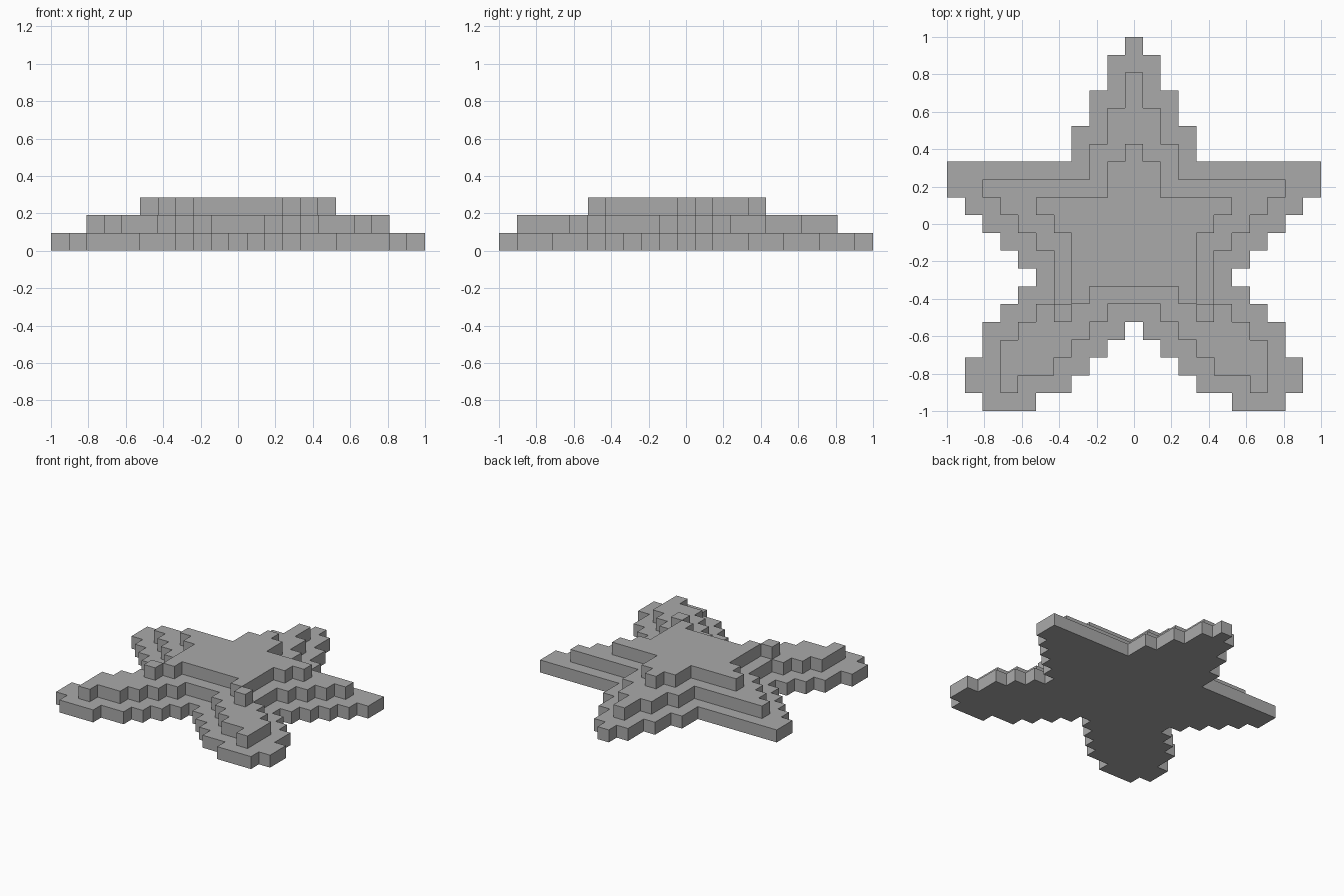
import bpy
import bmesh

if "Cube" in bpy.data.objects:
    bpy.data.objects.remove(bpy.data.objects["Cube"])

CELLS = 21
U = 2 / CELLS  # size of one block

grey = bpy.data.materials.new("Stone Grey")
grey.use_nodes = True
COLOUR = (0.4, 0.4, 0.4, 1)
grey.diffuse_color = COLOUR
grey.node_tree.nodes["Principled BSDF"].inputs["Base Color"].default_value = COLOUR


def star_tier(name, level, first_row, rows):
    """One block-high tier. Each row, from the back, is (first, last) block counted from the centre."""
    bm = bmesh.new()
    for r, (inner, outer) in enumerate(rows):
        y = 1 - (first_row + r + 0.5) * U
        columns = {s * c for c in range(inner, outer + 1) for s in (-1, 1)}
        for c in sorted(columns):
            corners = [(-.5, -.5), (.5, -.5), (.5, .5), (-.5, .5)]
            bm.faces.new([bm.verts.new(((c + dx) * U, y + dy * U, level * U))
                          for dx, dy in corners])
    bmesh.ops.remove_doubles(bm, verts=bm.verts[:], dist=U / 20)
    # Raise the flat star by one block and merge coplanar faces
    raised = bmesh.ops.extrude_face_region(bm, geom=bm.faces[:])
    top = [g for g in raised["geom"] if isinstance(g, bmesh.types.BMVert)]
    bmesh.ops.translate(bm, verts=top, vec=(0, 0, U))
    bmesh.ops.recalc_face_normals(bm, faces=bm.faces[:])
    bmesh.ops.dissolve_limit(bm, angle_limit=0.01, verts=bm.verts[:], edges=bm.edges[:])
    mesh = bpy.data.meshes.new(name)
    bm.to_mesh(mesh)
    bm.free()
    mesh.materials.append(grey)
    obj = bpy.data.objects.new(name, mesh)
    bpy.context.collection.objects.link(obj)


def solid(*widths):
    """Rows that are filled through the centre."""
    return [(0, w) for w in widths]


# Wide base star
star_tier("base_tier", 0, 0,
          solid(0, 1, 1, 2, 2, 3, 3, 10, 10, 9, 8, 7, 6, 5, 6, 7)
          + [(1, 8), (2, 8), (3, 9), (4, 9), (6, 8)])

# Narrower middle star
star_tier("middle_tier", 1, 2,
          solid(0, 0, 1, 1, 2, 2, 8, 7, 6, 5, 4, 4, 4)
          + [(2, 5), (3, 6), (4, 7), (5, 7), (7, 7)])

# Small top star with single-block feet
star_tier("top_tier", 2, 6,
          solid(0, 1, 1, 5, 4, 3, 3, 3) + [(3, 3), (4, 4)])
